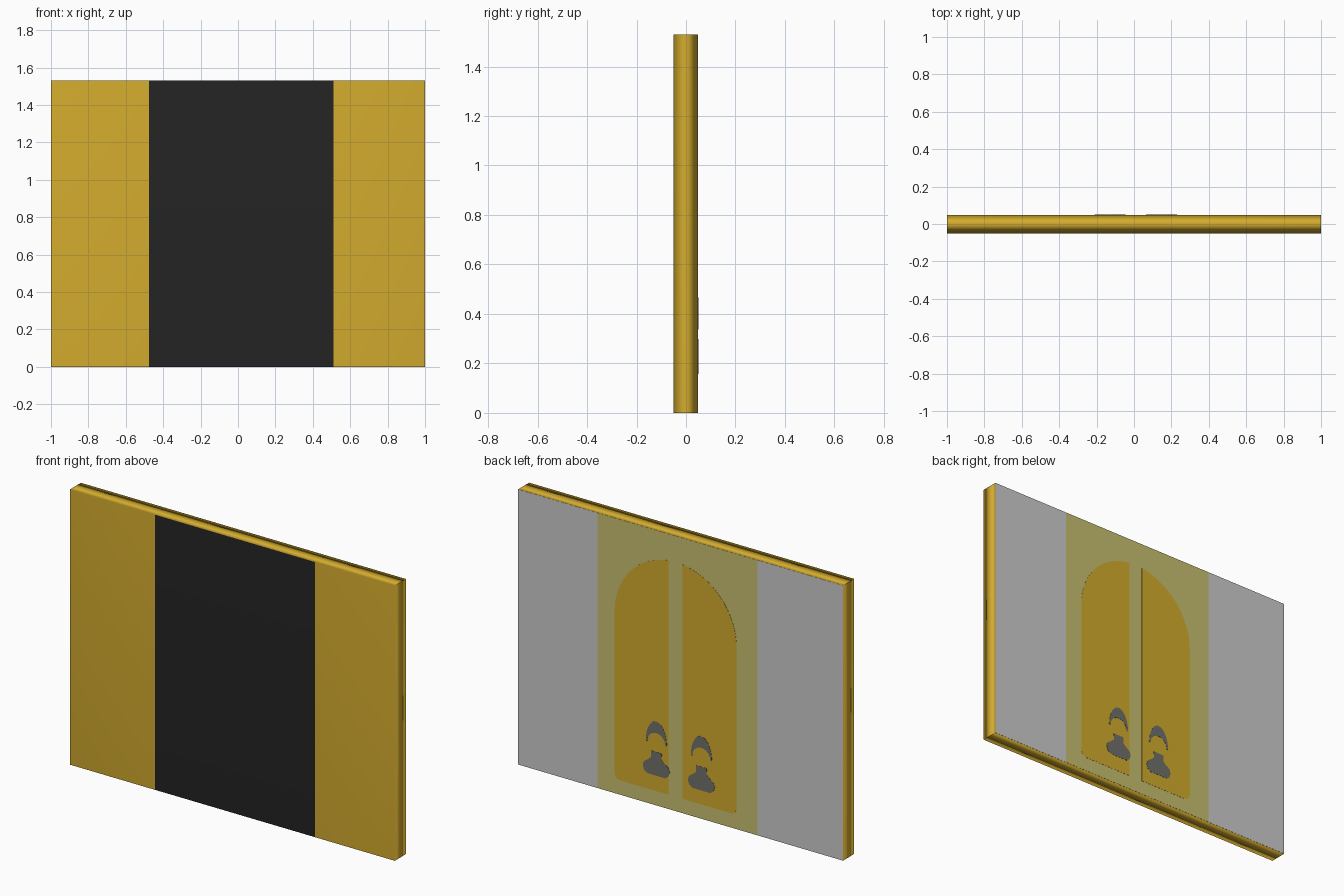
import bpy, bmesh, math

if "Cube" in bpy.data.objects:
    bpy.data.objects.remove(bpy.data.objects["Cube"])

W, D, H = 1.0, 0.05, 1.53          # half width, half depth, height
X0, X1 = -0.475, 0.51              # central coloured strip
CX = 0.03                          # centre of the arched window


def material(name, rgb):
    m = bpy.data.materials.new(name)
    lin = [((c / 255 + 0.055) / 1.055) ** 2.4 if c > 10 else c / 3294 for c in rgb]
    m.diffuse_color = (*lin, 1)
    m.use_nodes = True
    m.node_tree.nodes["Principled BSDF"].inputs["Base Color"].default_value = m.diffuse_color
    return m


gold = material("gold", (212, 172, 46))
black = material("black", (36, 36, 36))
silver = material("silver grey", (204, 204, 204))
olive = material("pale olive", (200, 192, 112))
slate = material("slate grey", (112, 112, 106))


def plate(name, pts, y0, y1, mat):
    """Thin plate on the back, outline given in x, z."""
    me = bpy.data.meshes.new(name)
    bm = bmesh.new()
    face = bm.faces.new([bm.verts.new((x, y0, z)) for x, z in pts])
    ext = bmesh.ops.extrude_face_region(bm, geom=[face])
    for v in ext["geom"]:
        if isinstance(v, bmesh.types.BMVert):
            v.co.y = y1
    bmesh.ops.recalc_face_normals(bm, faces=bm.faces[:])
    bm.to_mesh(me)
    bm.free()
    me.materials.append(mat)
    ob = bpy.data.objects.new(name, me)
    bpy.context.collection.objects.link(ob)
    return ob


# panel: slab split at the strip edges and at mid depth
bm = bmesh.new()
back = D - 0.003
bmesh.ops.create_cube(bm, size=1)
for v in bm.verts:
    v.co = (v.co.x * 2 * W, back if v.co.y > 0 else -D, (v.co.z + 0.5) * H)
for co, no in (((X0, 0, 0), (1, 0, 0)), ((X1, 0, 0), (1, 0, 0)), ((0, 0, 0), (0, 1, 0))):
    bmesh.ops.bisect_plane(bm, geom=bm.verts[:] + bm.edges[:] + bm.faces[:],
                           plane_co=co, plane_no=no)
bm.normal_update()
for f in bm.faces:
    f.smooth = True
    mid = X0 < f.calc_center_median().x < X1
    if f.normal.y < -0.5:
        f.material_index = 1 if mid else 0
    elif f.normal.y > 0.5:
        f.material_index = 3 if mid else 2
for e in bm.edges:                 # keep the four outer corners crisp
    d = e.verts[0].co - e.verts[1].co
    if abs(d.y) > 0.01 and abs(e.verts[0].co.x) > 0.99:
        e.smooth = False
me = bpy.data.meshes.new("panel")
bm.to_mesh(me)
bm.free()
for m in (gold, black, silver, olive):
    me.materials.append(m)
panel = bpy.data.objects.new("panel", me)
bpy.context.collection.objects.link(panel)
panel.modifiers.new("soft_rim", "WEIGHTED_NORMAL").keep_sharp = True

# back skin keeps full depth: silver sides and olive centre
for name, a, b, m in (("back_side_left", -W, X0, silver), ("back_centre", X0, X1, olive),
                      ("back_side_right", X1, W, silver)):
    plate(name, [(a, 0), (b, 0), (b, H), (a, H)], back, D - 0.002, m)

# arched window halves, with the figures standing in them
R, GAP, SPRING, SILL, C = 0.375, 0.043, 1.01, 0.08, 0.03
a_end = math.acos(GAP / R)
for s, side in ((1, "right"), (-1, "left")):
    pts = [(GAP, SILL), (R - C, SILL), (R - C * 0.3, SILL + C * 0.3), (R, SILL + C)]
    pts += [(R * math.cos(a_end * i / 16), SPRING + R * math.sin(a_end * i / 16))
            for i in range(17)]
    plate("window_" + side, [(CX + s * x, z) for x, z in pts], D - 0.002, D - 0.001, gold)

    # crescent top and rounded bust
    fx = 0.148 if s > 0 else -0.129
    fz = 0 if s > 0 else -0.008
    arc = [math.pi * i / 14 for i in range(15)]
    moon = [(0.065 * math.cos(t), 0.345 + 0.122 * math.sin(t)) for t in arc]
    moon += [(-0.056 * math.cos(t), 0.345 + 0.058 * math.sin(t)) for t in arc]
    plate("crescent_" + side, [(fx + x, z + fz) for x, z in moon], D - 0.001, D, slate)
    half = [(0.034, 0.298), (0.032, 0.262), (0.05, 0.246), (0.076, 0.228),
            (0.083, 0.205), (0.075, 0.18), (0.055, 0.166)]
    bust = half + [(-x, z) for x, z in reversed(half)]
    plate("bust_" + side, [(fx + x, z + fz) for x, z in bust], D - 0.001, D, slate)
